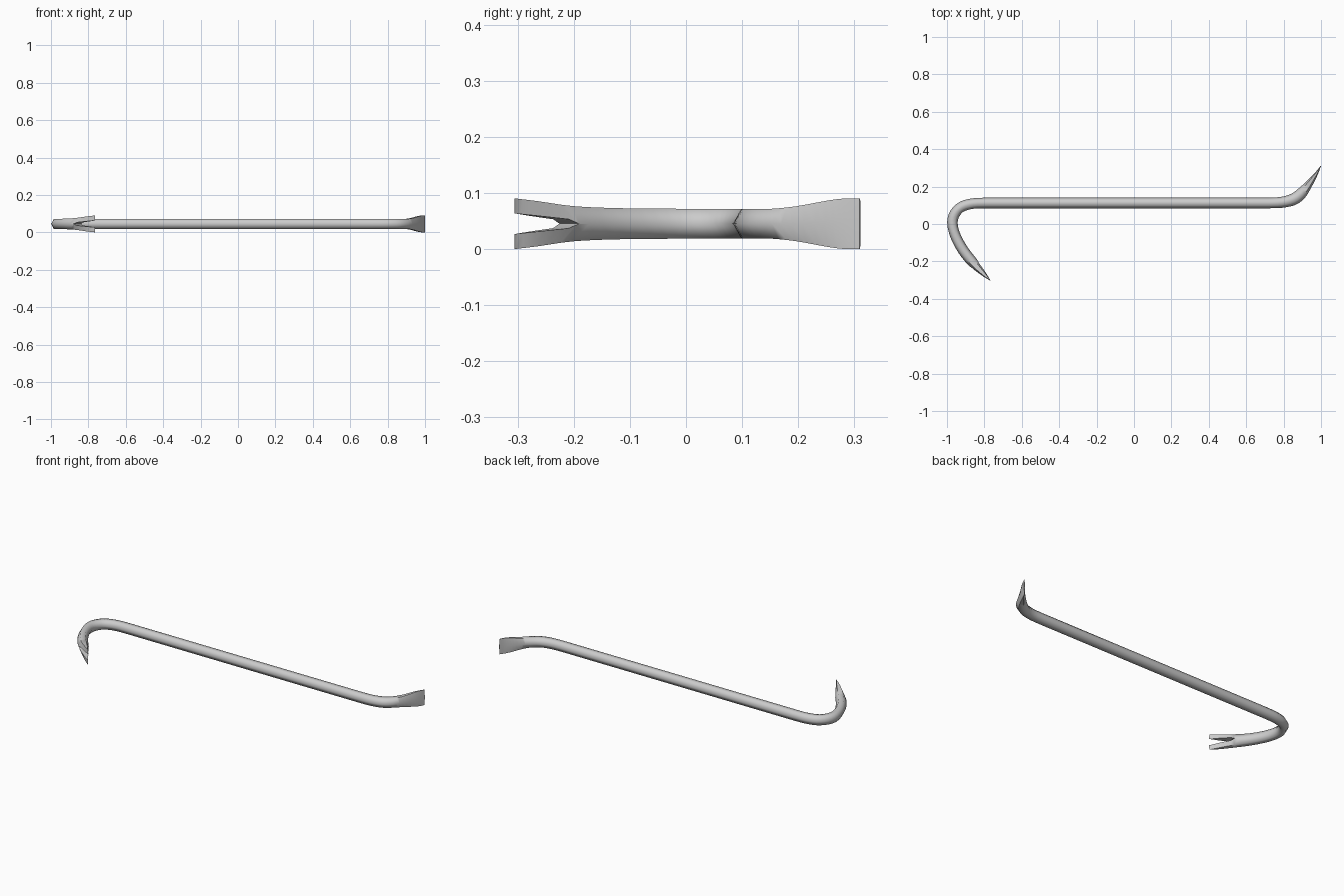
import bpy, bmesh
from mathutils import Vector

if "Cube" in bpy.data.objects:
    bpy.data.objects.remove(bpy.data.objects["Cube"])

ZC = 0.045


def make_object(name, bm):
    bmesh.ops.recalc_face_normals(bm, faces=bm.faces)
    mesh = bpy.data.meshes.new(name)
    bm.to_mesh(mesh)
    bm.free()
    ob = bpy.data.objects.new(name, mesh)
    bpy.context.collection.objects.link(ob)
    return ob


def smooth_rows(rows, steps=3):
    """Catmull-Rom interpolation of the section rows."""
    pts = [Vector(r) for r in rows]
    pts = [2 * pts[0] - pts[1]] + pts + [2 * pts[-1] - pts[-2]]
    out = []
    for a, b, c, d in zip(pts, pts[1:], pts[2:], pts[3:]):
        for k in range(steps):
            t = k / steps
            out.append(0.5 * (2 * b + (c - a) * t + (2 * a - 5 * b + 4 * c - d) * t * t
                              + (3 * b - a - 3 * c + d) * t ** 3))
    return out + [pts[-2]]


# Section rows: outer edge x, y, inner edge x, y, half width in z
hook = [
    (-0.763, -0.306, -0.767, -0.303, 0.0450),
    (-0.815, -0.277, -0.791, -0.258, 0.0400),
    (-0.880, -0.226, -0.835, -0.195, 0.0315),
    (-0.938, -0.155, -0.889, -0.125, 0.0280),
    (-0.982, -0.070, -0.929, -0.052, 0.0270),
    (-0.999, 0.010, -0.943, 0.007, 0.0265),
    (-0.981, 0.072, -0.930, 0.047, 0.0262),
    (-0.933, 0.118, -0.905, 0.069, 0.0260),
    (-0.865, 0.137, -0.855, 0.082, 0.0260),
    (-0.790, 0.141, -0.790, 0.084, 0.0260),
]
chisel = [
    (0.720, 0.084, 0.720, 0.141, 0.0260),
    (0.795, 0.087, 0.785, 0.145, 0.0260),
    (0.865, 0.103, 0.840, 0.161, 0.0260),
    (0.912, 0.138, 0.880, 0.190, 0.0265),
    (0.944, 0.188, 0.912, 0.219, 0.0310),
    (0.975, 0.248, 0.952, 0.259, 0.0410),
    (0.989, 0.281, 0.979, 0.287, 0.0450),
    (1.000, 0.309, 0.997, 0.311, 0.0450),
]
# The outer edge swaps sides between the two bends, so mirror the chisel rows
chisel = [(r[2], r[3], r[0], r[1], r[4]) for r in chisel]

# Hexagonal bar swept through hook, shaft and chisel
bm = bmesh.new()
rings = []
for ox, oy, ix, iy, hz in smooth_rows(hook) + smooth_rows(chisel):
    o, i = Vector((ox, oy, ZC)), Vector((ix, iy, ZC))
    up = Vector((0, 0, hz))
    q1, q3 = o.lerp(i, 0.25), o.lerp(i, 0.75)
    rings.append([bm.verts.new(p) for p in (o, q1 + up, q3 + up, i, q3 - up, q1 - up)])
for a, b in zip(rings, rings[1:]):
    for k in range(6):
        n = (k + 1) % 6
        bm.faces.new((a[k], a[n], b[n], b[k]))
bm.faces.new(rings[0])
bm.faces.new(rings[-1])
bar = make_object("crowbar", bm)

# Tapered nail slot cutter, aligned with the claw
tip = Vector((-0.765, -0.305, ZC))
along = Vector((-0.64, 0.77, 0)).normalized()
across = Vector((0.77, 0.64, 0)).normalized()
slot = [(-0.03, -0.021), (0.115, -0.008), (0.135, 0), (0.115, 0.008), (-0.03, 0.021)]
bm = bmesh.new()
ends = [[bm.verts.new(tip + along * s + across * side + Vector((0, 0, z))) for s, z in slot]
        for side in (-0.2, 0.2)]
bm.faces.new(ends[0])
bm.faces.new(ends[1])
for k in range(5):
    n = (k + 1) % 5
    bm.faces.new((ends[0][k], ends[0][n], ends[1][n], ends[1][k]))
cutter = make_object("slot_cutter", bm)
cutter.hide_render = True

# Cut the claw and shade
mod = bar.modifiers.new("nail_slot", 'BOOLEAN')
mod.operation = 'DIFFERENCE'
mod.solver = 'EXACT'
mod.object = cutter
bpy.context.view_layer.objects.active = bar
bar.select_set(True)
bpy.ops.object.modifier_apply(modifier=mod.name)
bpy.data.objects.remove(cutter)
bpy.ops.object.shade_smooth_by_angle(angle=1.15)
